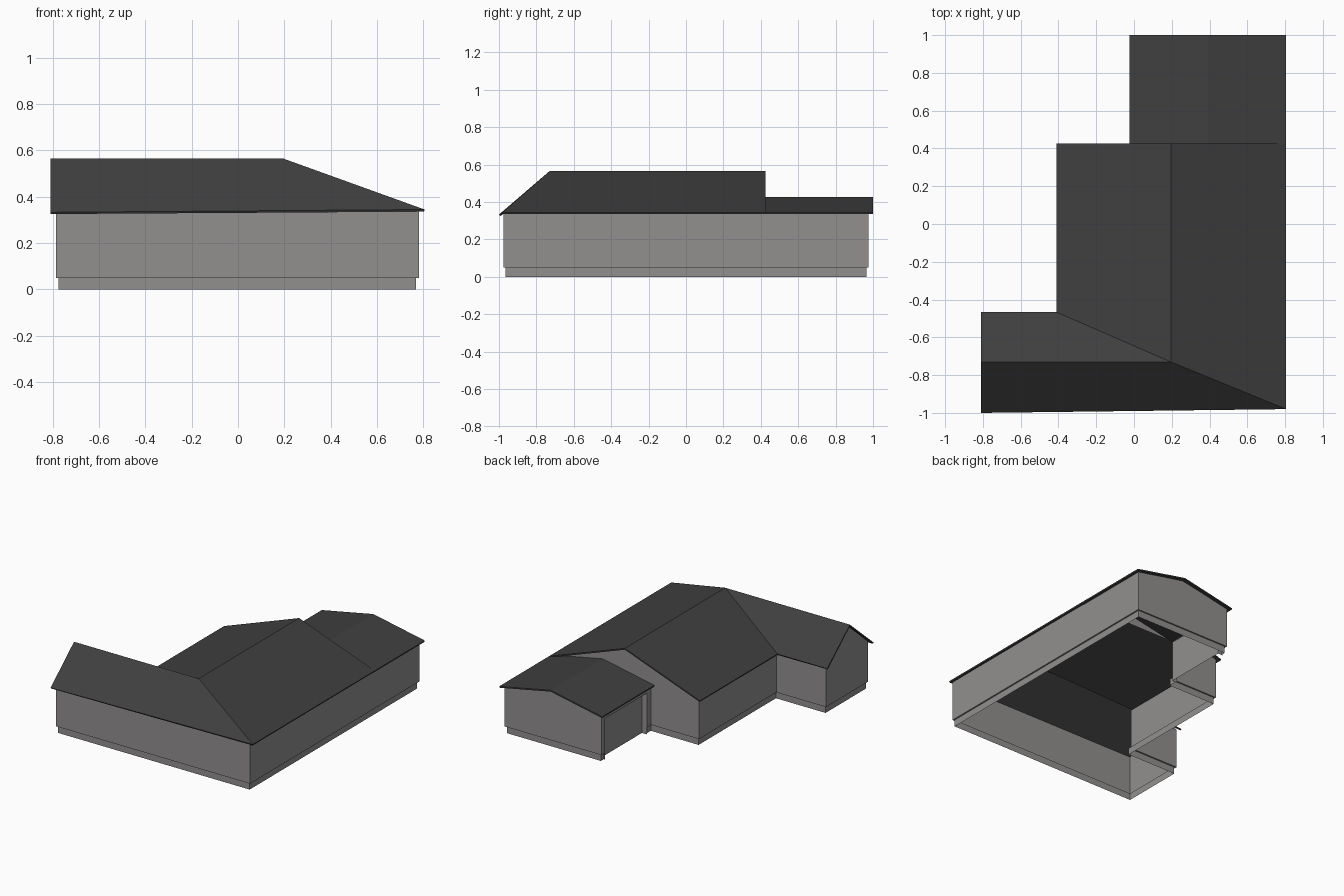
import bpy, bmesh

if "Cube" in bpy.data.objects:
    bpy.data.objects.remove(bpy.data.objects["Cube"])


def material(name, rgb):
    m = bpy.data.materials.new(name)
    m.diffuse_color = (*rgb, 1)
    m.use_nodes = True
    m.node_tree.nodes["Principled BSDF"].inputs["Base Color"].default_value = m.diffuse_color
    return m


WALL = material("warm grey wall", (0.29, 0.275, 0.275))
ROOF = material("charcoal roof", (0.05, 0.05, 0.05))


def sheet(name, polys, mat, up=False, thick=0):
    bm = bmesh.new()
    for p in polys:
        bm.faces.new([bm.verts.new(c) for c in p])
    bmesh.ops.remove_doubles(bm, verts=bm.verts, dist=1e-5)
    bm.normal_update()
    if up:
        for f in bm.faces:
            if f.normal.z < 0:
                f.normal_flip()
    me = bpy.data.meshes.new(name)
    bm.to_mesh(me)
    bm.free()
    me.materials.append(mat)
    ob = bpy.data.objects.new(name, me)
    bpy.context.collection.objects.link(ob)
    if thick:
        mod = ob.modifiers.new("thickness", "SOLIDIFY")
        mod.thickness = thick
        mod.offset = -1
    return ob


def inset(path, d):
    # Inward offset of a right-angled open path running anticlockwise
    normals = []
    for (ax, ay), (bx, by) in zip(path, path[1:]):
        n = ((bx - ax) ** 2 + (by - ay) ** 2) ** 0.5
        normals.append((-(by - ay) / n, (bx - ax) / n))
    out = []
    for i, (x, y) in enumerate(path):
        near = normals[max(i - 1, 0):i + 1]
        out.append((x + d * sum(n[0] for n in near), y + d * sum(n[1] for n in near)))
    return out


def strip(lo, zl, hi, zh):
    return [((*lo[i], zl), (*lo[i + 1], zl), (*hi[i + 1], zh), (*hi[i], zh))
            for i in range(len(lo) - 1)]


# Wall plan, starting and ending at the garage door opening
TOP = 0.343
plan = [(0, 0.45), (0, 0.4), (-0.385, 0.4), (-0.385, -0.49), (-0.785, -0.49),
        (-0.785, -0.975), (0.78, -0.975), (0.78, 0.975), (0, 0.975), (0, 0.93)]
base = inset(plan, 0.011)
sheet("walls", strip(plan, 0.05, plan, TOP), WALL)
sheet("plinth", strip(base, 0, base, 0.05) + strip(base, 0.05, plan, 0.05), WALL)

# Recessed garage door with jambs, soffit and lintel
recess = [(0, 0.93), (0.04, 0.93), (0.04, 0.45), (0, 0.45)]
sheet("garage_door", strip(recess, 0, recess, 0.30)
      + [[(*p, 0.30) for p in recess]]
      + strip([recess[0], recess[3]], 0.30, [recess[0], recess[3]], TOP), WALL)

# Gable triangles
sheet("wing_gable", [[(-0.785, -0.975, TOP), (-0.785, -0.73, 0.553), (-0.785, -0.49, TOP)]], WALL)
sheet("main_gable", [[(0.78, 0.4, TOP), (0.195, 0.4, 0.553), (-0.385, 0.4, TOP)]], WALL)
sheet("garage_gable", [[(0.78, 0.975, TOP), (0.39, 0.975, 0.415), (0, 0.975, TOP)]], WALL)

# Main L-shaped roof
E, R = 0.345, 0.565
front_left, corner = (-0.81, -1.0, 0.333), (0.805, -0.98, E)
hip, wing_end, main_end = (0.195, -0.73, R), (-0.81, -0.73, R), (0.195, 0.425, R)
valley = (-0.41, -0.467, E)
sheet("main_roof", [
    [front_left, corner, hip, wing_end],
    [wing_end, hip, valley, (-0.81, -0.467, E)],
    [valley, hip, main_end, (-0.41, 0.425, E)],
    [hip, corner, (0.805, 0.425, E), main_end],
], ROOF, True, 0.01)

# Lower garage roof
sheet("garage_roof", [
    [(x, 0.40, E), (0.39, 0.40, 0.427), (0.39, 1.0, 0.427), (x, 1.0, E)]
    for x in (-0.025, 0.805)
], ROOF, True, 0.01)
